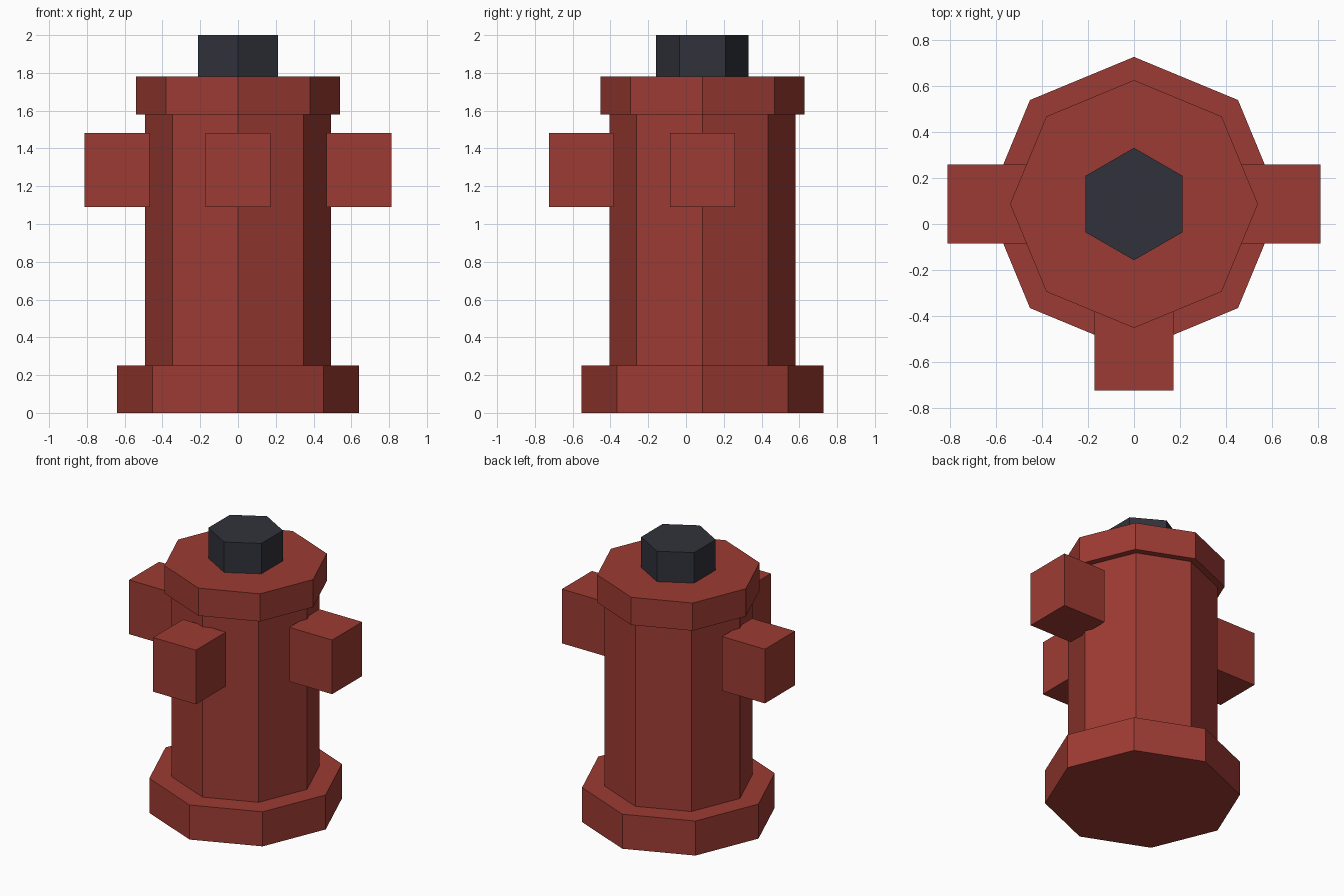
import bpy
import math

cube = bpy.data.objects.get("Cube")
if cube:
    bpy.data.objects.remove(cube, do_unlink=True)

CENTRE_Y = 0.087


def make_material(name, rgb):
    mat = bpy.data.materials.new(name)
    mat.use_nodes = True
    colour = (*rgb, 1.0)
    mat.diffuse_color = colour
    mat.node_tree.nodes["Principled BSDF"].inputs["Base Color"].default_value = colour
    return mat


red = make_material("brick red", (0.34, 0.044, 0.033))
dark = make_material("dark slate", (0.031, 0.032, 0.044))


def finish(name, mat):
    obj = bpy.context.object
    obj.name = name
    obj.data.name = name
    obj.data.materials.append(mat)
    bpy.ops.object.transform_apply(location=False, rotation=True, scale=True)


def prism(name, sides, radius, bottom, top, mat):
    # Upright prism with a corner pointing to the back
    bpy.ops.mesh.primitive_cylinder_add(
        vertices=sides, radius=radius, depth=top - bottom,
        location=(0, CENTRE_Y, (bottom + top) / 2))
    finish(name, mat)


def outlet(name, angle):
    # Square outlet block, just meeting the barrel
    reach = 0.641
    bpy.ops.mesh.primitive_cube_add(
        size=1, rotation=(0, 0, angle),
        location=(reach * math.cos(angle), CENTRE_Y + reach * math.sin(angle), 1.285))
    bpy.context.object.scale = (0.343, 0.343, 0.392)
    finish(name, red)


# Octagonal body
prism("base_flange", 8, 0.641, 0.0, 0.25, red)
prism("barrel", 8, 0.492, 0.25, 1.58, red)
prism("top_flange", 8, 0.54, 1.58, 1.78, red)

# Hexagonal nut on top
prism("top_nut", 6, 0.245, 1.78, 2.0, dark)

# Three outlets
outlet("left_outlet", 0)
outlet("right_outlet", math.pi)
outlet("front_outlet", -math.pi / 2)
